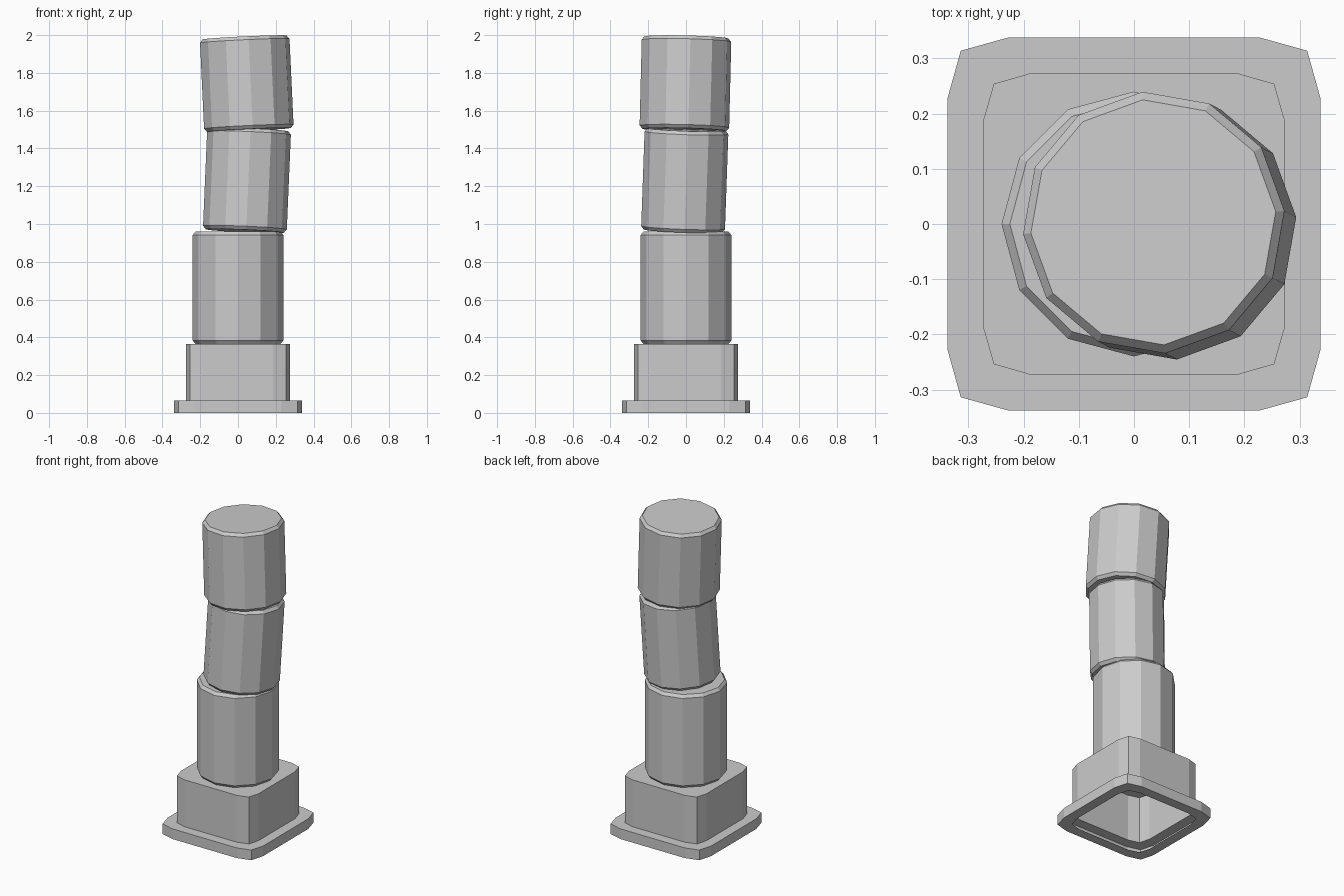
import bpy, bmesh
from math import cos, sin, radians, pi
from mathutils import Vector

if "Cube" in bpy.data.objects:
    bpy.data.objects.remove(bpy.data.objects["Cube"])


def rings_object(name, rings, cap_first, cap_last):
    """Loft a list of equal-length point rings into one object."""
    bm = bmesh.new()
    loops = [[bm.verts.new(p) for p in ring] for ring in rings]
    n = len(loops[0])
    for a, b in zip(loops, loops[1:]):
        for i in range(n):
            j = (i + 1) % n
            bm.faces.new((a[i], a[j], b[j], b[i]))
    if cap_first:
        bm.faces.new(loops[0][::-1])
    if cap_last:
        bm.faces.new(loops[-1])
    mesh = bpy.data.meshes.new(name)
    bm.to_mesh(mesh)
    bm.free()
    obj = bpy.data.objects.new(name, mesh)
    bpy.context.collection.objects.link(obj)
    return obj


def square_ring(half, mid, near, z):
    """Square with each corner softened by three points."""
    corner = [(half, near), (mid, mid), (near, half)]
    pts = []
    for k in range(4):
        c, s = round(cos(k * pi / 2)), round(sin(k * pi / 2))
        pts += [Vector((c * x - s * y, s * x + c * y, z)) for x, y in corner]
    return pts


def drum(name, bottom, top, radius, turn, bevel=0.015, sides=12):
    """Chamfered column drum between two centre points."""
    bottom, top = Vector(bottom), Vector(top)
    axis = top - bottom
    length = axis.length
    rot = Vector((0, 0, 1)).rotation_difference(axis)
    rings = []
    for r, h in ((radius - bevel, 0), (radius, bevel * 1.2),
                 (radius, length - bevel * 1.2), (radius - bevel, length)):
        angles = [radians(turn) + 2 * pi * i / sides for i in range(sides)]
        rings.append([bottom + rot @ Vector((r * cos(a), r * sin(a), h))
                      for a in angles])
    return rings_object(name, rings, True, True)


# Plinth: hollow underneath, slab foot and taller block
slab = (0.338, 0.314, 0.228)
block = (0.274, 0.254, 0.185)
rings_object("plinth", [square_ring(*block, 0), square_ring(*slab, 0),
                        square_ring(*slab, 0.065), square_ring(*block, 0.065),
                        square_ring(*block, 0.365)], False, True)

# Stacked drums, the upper two knocked out of line
drum("lower_drum", (0, 0, 0.365), (0, 0, 0.96), 0.24, 0)
drum("middle_drum", (0.036, -0.016, 0.963), (0.059, 0.003, 1.5), 0.222, 2)
drum("upper_drum", (0.058, -0.009, 1.498), (0.035, 0.003, 1.988), 0.238, 5)
